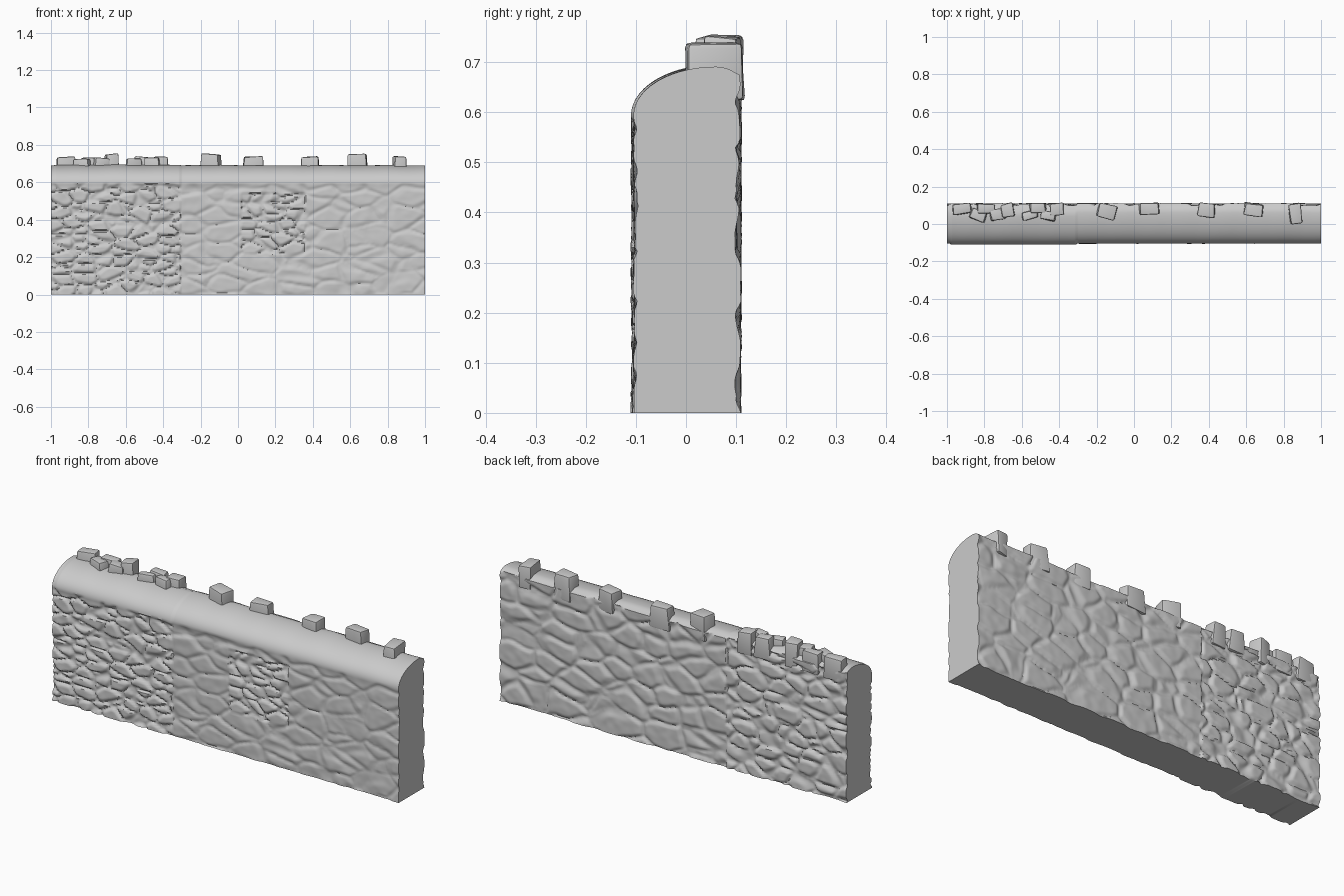
import bpy, bmesh, math, random
from mathutils import Vector, Matrix, noise

if "Cube" in bpy.data.objects:
    bpy.data.objects.remove(bpy.data.objects["Cube"])

random.seed(4)
SPLIT = -0.31          # seam between rubble bay and smoother bay


def stone_depth(x, z, side):
    """Depth of the masonry relief: grooves between irregular stones."""
    rough = x < SPLIT
    patch = side < 0 and 0.02 < x < 0.36 and 0.22 < z < 0.54
    sx, sz = (0.105, 0.055) if rough or patch else (0.17, 0.09)
    if side > 0:
        sx, sz = (0.12, 0.075) if rough else (0.17, 0.105)
    groove = 0.013 if rough or patch else (0.006 if side < 0 else 0.010)
    warp = noise.noise(Vector((x * 9, z * 9, side * 3.0))) * 0.18
    p = Vector((x / sx + warp, z / sz + warp, side * 5.3))
    dist, pts = noise.voronoi(p)
    edge = min((dist[1] - dist[0]) / 0.28, 1)
    edge = edge * edge * (3 - 2 * edge)
    cell = noise.cell(pts[0] * 7.31)
    lump = noise.noise(Vector((x * 22, z * 26, side * 9.0)))
    return groove * (1 - edge) + 0.004 * abs(cell) + 0.002 * lump


def section(x):
    """One cross-section of the wall, from front foot over the cap to back foot."""
    pts = []
    bay = 0.005 if -0.978 < x < SPLIT else 0.0
    wave = 0.004 * noise.noise(Vector((x * 7, 0, 2)))
    for i in range(72):
        z = 0.595 * i / 72
        fade = min(1, (0.6 - z) / 0.03)
        pts.append((x, -0.105 - bay + fade * stone_depth(x, z, -1), z))
    for i in range(15):
        a = math.pi / 2 * i / 14
        pts.append((x, 0.06 - (0.165 + bay) * math.cos(a),
                    0.593 + (0.098 + bay * 0.5) * math.sin(a) + wave * math.sin(a)))
    for i in range(1, 5):
        pts.append((x, 0.06 + 0.01 * i, 0.691 + wave - 0.0008 * i * i))
    for i in range(80):
        z = 0.675 * (1 - i / 79)
        pts.append((x, 0.111 - stone_depth(x, z, 1), z))
    return pts


# Main wall body with relief on both faces
bm = bmesh.new()
rings = []
N = 270
for k in range(N + 1):
    rings.append([bm.verts.new(p) for p in section(-1 + 2 * k / N)])
for a, b in zip(rings, rings[1:]):
    for j in range(len(a)):
        m = (j + 1) % len(a)
        bm.faces.new((a[j], b[j], b[m], a[m]))
bm.faces.new(rings[0])
bm.faces.new(rings[-1][::-1])
bmesh.ops.recalc_face_normals(bm, faces=bm.faces)


def finish(name, bm, angle):
    mesh = bpy.data.meshes.new(name)
    bm.to_mesh(mesh)
    bm.free()
    ob = bpy.data.objects.new(name, mesh)
    bpy.context.collection.objects.link(ob)
    bpy.ops.object.select_all(action='DESELECT')
    ob.select_set(True)
    bpy.context.view_layer.objects.active = ob
    bpy.ops.object.shade_smooth_by_angle(angle=math.radians(angle))


finish("wall_body", bm, 50)


def cap_stone(x0, x1, y0, y1, top, turn=0.0):
    """Irregular rounded block set into the crest of the wall."""
    bm = bmesh.new()
    bottom = 0.62 if y1 > 0.1 else 0.66
    bmesh.ops.create_cube(bm, size=1)
    for v in bm.verts:
        v.co.x *= (x1 - x0) * (0.9 if v.co.z > 0 else 1.05)
        v.co.y *= y1 - y0
        v.co.z *= top - bottom
        v.co += Vector([random.uniform(-0.005, 0.005) for _ in range(3)])
    bmesh.ops.bevel(bm, geom=bm.edges[:], offset=0.01, segments=2,
                    profile=0.6, affect='EDGES')
    centre = Vector(((x0 + x1) / 2, (y0 + y1) / 2, (top + bottom) / 2))
    bm.transform(Matrix.Translation(centre) @ Matrix.Rotation(turn, 4, 'Z'))
    finish("cap_stone", bm, 35)


# Loose crest stones: x range, y range, top height, turn
for s in [
    (-0.97, -0.87, 0.055, 0.108, 0.735, 0.1), (-0.88, -0.79, 0.02, 0.075, 0.728, -0.4),
    (-0.84, -0.74, 0.055, 0.108, 0.734, 0), (-0.77, -0.69, 0.02, 0.08, 0.73, 0.2),
    (-0.71, -0.64, 0.04, 0.109, 0.752, 0.15), (-0.60, -0.51, 0.025, 0.07, 0.726, 0.2),
    (-0.56, -0.47, 0.055, 0.108, 0.737, 0), (-0.50, -0.42, 0.02, 0.065, 0.732, -0.2),
    (-0.45, -0.37, 0.045, 0.108, 0.738, 0.1), (-0.195, -0.095, 0.03, 0.106, 0.752, -0.25),
    (0.025, 0.135, 0.05, 0.109, 0.738, 0.05), (0.34, 0.435, 0.04, 0.109, 0.737, -0.15),
    (0.585, 0.69, 0.042, 0.109, 0.75, -0.12), (0.83, 0.895, 0.0, 0.109, 0.74, 0.08),
]:
    cap_stone(*s)
